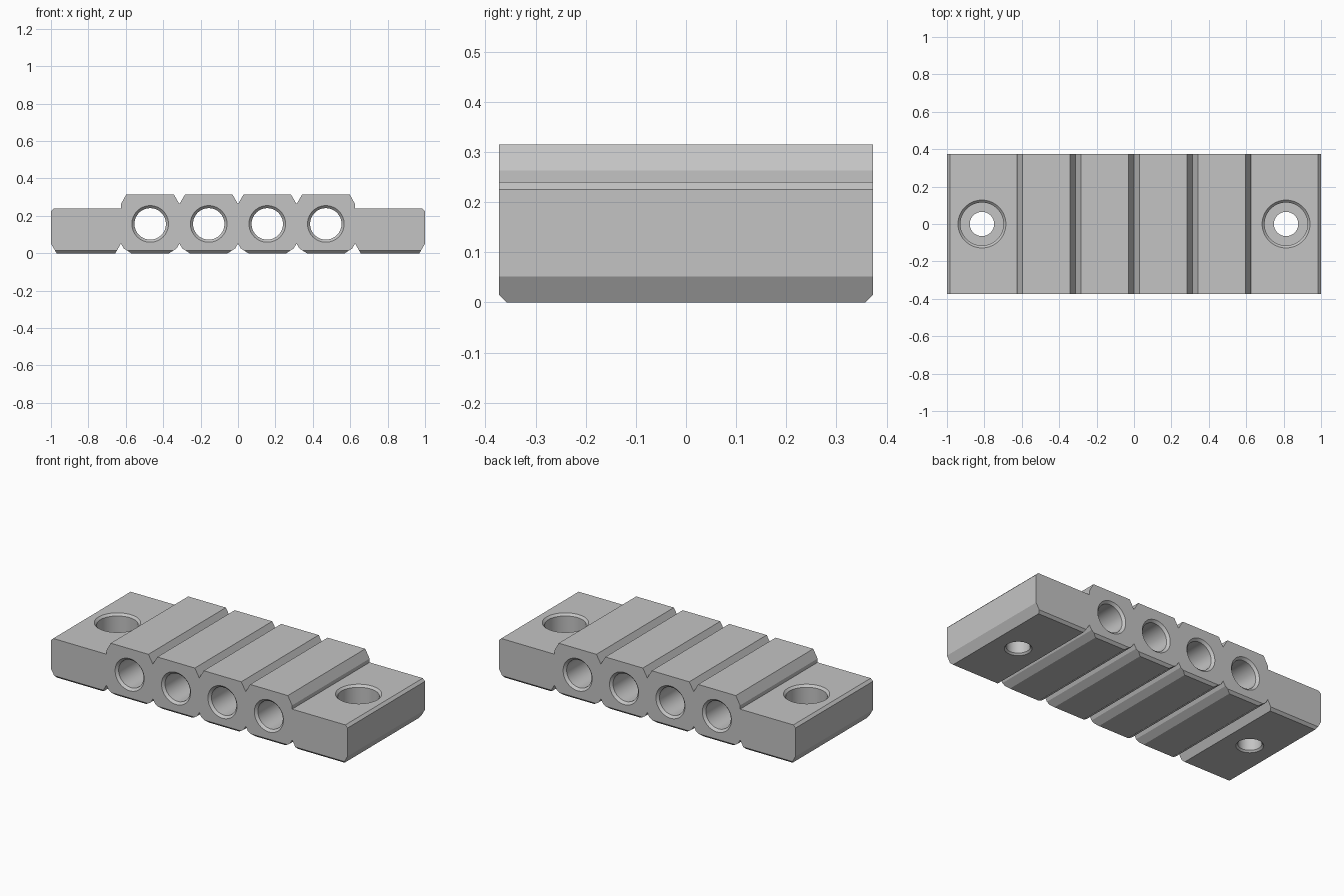
import bpy
import bmesh
import math
from mathutils import Matrix

cube = bpy.data.objects.get("Cube")
if cube:
    bpy.data.objects.remove(cube, do_unlink=True)

HALF_DEPTH = 0.373
PITCH = 0.313
BEVEL = 0.015
TOP = 0.315
TAB_TOP = 0.24

grey = bpy.data.materials.new("light grey")
grey.use_nodes = True
grey.diffuse_color = (0.55, 0.55, 0.55, 1)
grey.node_tree.nodes["Principled BSDF"].inputs["Base Color"].default_value = (0.55, 0.55, 0.55, 1)


def add_object(name, bm):
    bmesh.ops.recalc_face_normals(bm, faces=bm.faces)
    mesh = bpy.data.meshes.new(name)
    bm.to_mesh(mesh)
    bm.free()
    mesh.materials.append(grey)
    obj = bpy.data.objects.new(name, mesh)
    bpy.context.collection.objects.link(obj)
    return obj


def lathe_cutter(name, profile, matrix, sides=64):
    """Closed solid turned around local z from (radius, height) pairs."""
    bm = bmesh.new()
    rings = []
    for r, h in profile:
        angles = [2 * math.pi * i / sides for i in range(sides)]
        rings.append([bm.verts.new((r * math.cos(a), r * math.sin(a), h)) for a in angles])
    for low, high in zip(rings, rings[1:]):
        for i in range(sides):
            j = (i + 1) % sides
            bm.faces.new((low[i], low[j], high[j], high[i]))
    bm.faces.new(rings[0])
    bm.faces.new(rings[-1])
    bm.transform(matrix)
    obj = add_object(name, bm)
    obj.hide_render = True
    return obj


# Clamp body outline: right half of the top, from the middle notch outwards
top = [(0, 0.263), (0.03, TOP), (PITCH - 0.03, TOP), (PITCH, 0.263),
       (PITCH + 0.03, TOP), (0.597, TOP), (2 * PITCH, 0.263),
       (2 * PITCH, TAB_TOP), (1 - BEVEL, TAB_TOP), (1, TAB_TOP - BEVEL)]

# Right half of the underside, from the end inwards
bottom = [(1, 0.052), (0.97, 0), (2 * PITCH + 0.03, 0), (2 * PITCH, 0.052)]
for i in (1, 0):
    outer, inner = (i + 1) * PITCH, i * PITCH
    bottom += [(outer - 0.015, 0.026), (outer - 0.055, 0),
               (inner + 0.055, 0), (inner + 0.015, 0.026), (inner, 0.052)]

half = top + bottom
outline = half + [(-x, z) for x, z in reversed(half[1:-1])]

bm = bmesh.new()
face = bm.faces.new([bm.verts.new((x, -HALF_DEPTH, z)) for x, z in outline])
new = bmesh.ops.extrude_face_region(bm, geom=[face])["geom"]
moved = [v for v in new if isinstance(v, bmesh.types.BMVert)]
bmesh.ops.translate(bm, verts=moved, vec=(0, 2 * HALF_DEPTH, 0))

# Bevel the lower front and back edges
for side in (-1, 1):
    bmesh.ops.bisect_plane(bm, geom=bm.verts[:] + bm.edges[:] + bm.faces[:],
                           plane_co=(0, side * (HALF_DEPTH - BEVEL), 0),
                           plane_no=(0, side, -1), clear_outer=True)
    bmesh.ops.edgeloop_fill(bm, edges=[e for e in bm.edges if e.is_boundary])
body = add_object("clamp_body", bm)

cutters = []
# Four bores running front to back, countersunk at both mouths
lead = 0.02
bore = [(0.098 + lead, -HALF_DEPTH - lead), (0.084, -HALF_DEPTH + 0.014),
        (0.084, HALF_DEPTH - 0.014), (0.098 + lead, HALF_DEPTH + lead)]
for i in range(4):
    place = Matrix.Translation(((i - 1.5) * PITCH, 0, 0.157)) @ Matrix.Rotation(math.pi / 2, 4, 'X')
    cutters.append(lathe_cutter("bore_cutter", bore, place))

# Counterbored screw hole in each end tab
screw = [(0.075 + lead, -lead), (0.065, 0.01), (0.065, 0.11), (0.115, 0.11),
         (0.115, TAB_TOP - 0.013), (0.128 + lead, TAB_TOP + lead)]
for side in (-1, 1):
    cutters.append(lathe_cutter("screw_hole_cutter", screw, Matrix.Translation((side * 0.813, 0, 0))))

bpy.context.view_layer.objects.active = body
for cutter in cutters:
    mod = body.modifiers.new("hole", 'BOOLEAN')
    mod.operation = 'DIFFERENCE'
    mod.solver = 'EXACT'
    mod.object = cutter
    bpy.ops.object.modifier_apply(modifier=mod.name)
    bpy.data.objects.remove(cutter, do_unlink=True)

# Smooth bores, crisp edges
bpy.ops.object.select_all(action='DESELECT')
body.select_set(True)
bpy.ops.object.shade_smooth_by_angle(angle=math.radians(25))
